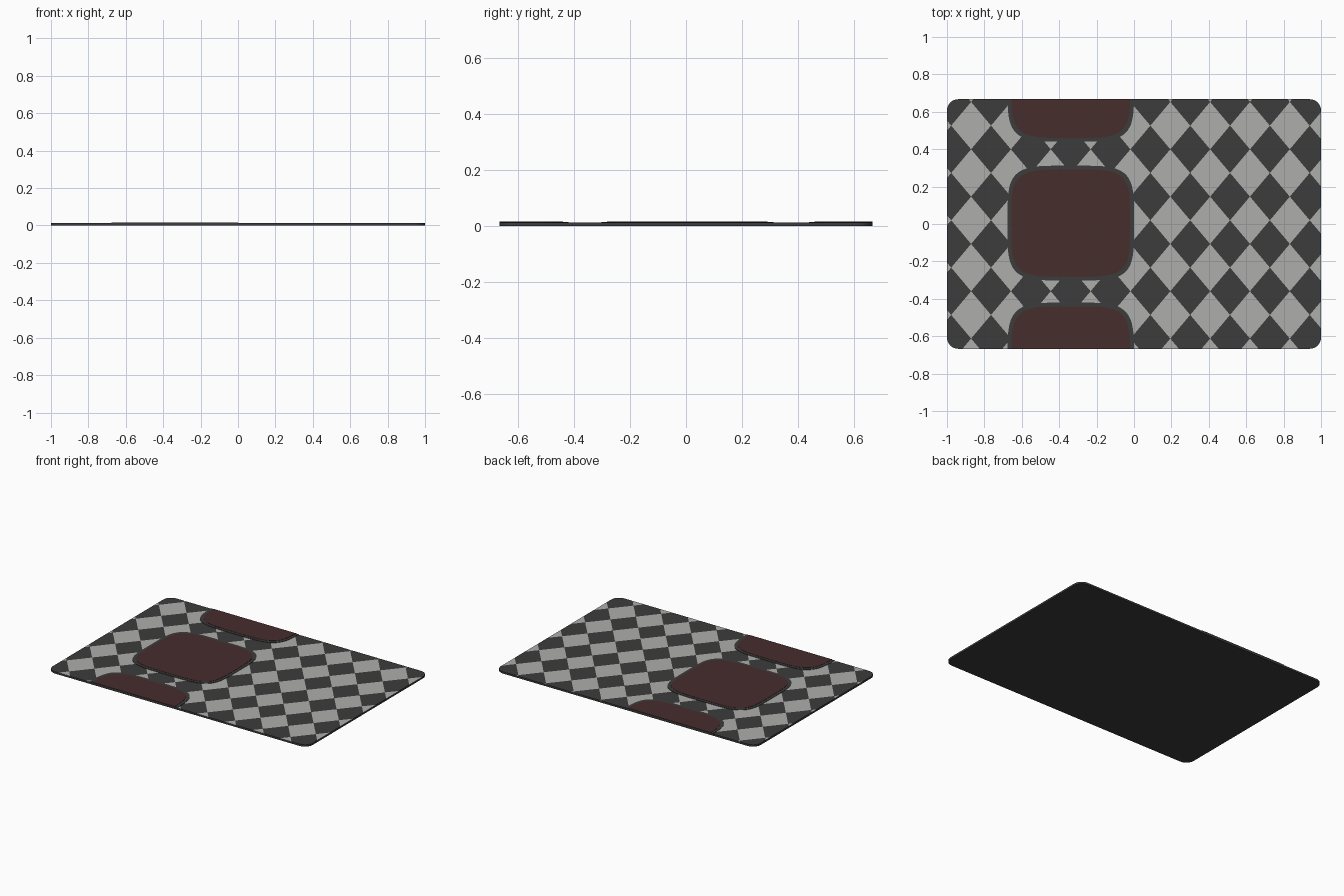
import bpy, bmesh, math
from mathutils import Vector

if "Cube" in bpy.data.objects:
    bpy.data.objects.remove(bpy.data.objects["Cube"])


def material(name, colour):
    m = bpy.data.materials.new(name)
    m.diffuse_color = (*colour, 1)
    m.use_nodes = True
    m.node_tree.nodes["Principled BSDF"].inputs["Base Color"].default_value = m.diffuse_color
    return m


LIGHT = material("light_grey", (0.42, 0.42, 0.41))
DARK = material("charcoal", (0.045, 0.045, 0.045))
BROWN = material("dark_brown", (0.063, 0.026, 0.027))

W, H = 1.0, 0.667          # half sizes of the mat
T = 0.013                  # mat thickness
PX, PY = 0.213, 0.253      # diamond width and height
X0, Y0 = -0.445, 0.273     # centre of one light diamond


def prism(points, z0, z1):
    """Extrude a closed outline from z0 to z1."""
    bm = bmesh.new()
    face = bm.faces.new([bm.verts.new((x, y, z0)) for x, y in points])
    ext = bmesh.ops.extrude_face_region(bm, geom=[face])
    verts = [v for v in ext["geom"] if isinstance(v, bmesh.types.BMVert)]
    bmesh.ops.translate(bm, verts=verts, vec=(0, 0, z1 - z0))
    bmesh.ops.recalc_face_normals(bm, faces=bm.faces[:])
    return bm


def finish(bm, name, mats):
    me = bpy.data.meshes.new(name)
    bm.to_mesh(me)
    bm.free()
    for m in mats:
        me.materials.append(m)
    ob = bpy.data.objects.new(name, me)
    bpy.context.collection.objects.link(ob)
    return ob


def rounded_rect(w, h, r, n=8):
    pts = []
    for q, (sx, sy) in enumerate([(1, 1), (-1, 1), (-1, -1), (1, -1)]):
        for i in range(n + 1):
            a = (q + i / n) * math.pi / 2
            pts.append((sx * (w - r) + r * math.cos(a), sy * (h - r) + r * math.sin(a)))
    return pts


def squircle(cx, cy, a, b, n=4.5, count=72):
    """Soft rectangle, clipped to the long edges of the mat."""
    pts = []
    for i in range(count):
        t = 2 * math.pi * (i + 0.5) / count
        c, s = math.cos(t), math.sin(t)
        x = cx + a * math.copysign(abs(c) ** (2 / n), c)
        y = cy + b * math.copysign(abs(s) ** (2 / n), s)
        pts.append((x, max(-H, min(H, y))))
    return pts


# Mat: plain slab whose top layer is sliced along both diagonal directions
finish(prism(rounded_rect(W, H, 0.06), 0, T - 0.002), "mat_base", [DARK])
top = prism(rounded_rect(W, H, 0.06), T - 0.002, T)
bmesh.ops.delete(top, geom=[f for f in top.faces if f.normal.z < -0.5], context='FACES_ONLY')
for sign in (1, -1):
    normal = Vector((1 / PX, sign / PY, 0))
    for k in range(-14, 15):
        # line where (x-X0)/PX + sign*(y-Y0)/PY = k + 0.5
        point = Vector((X0 + (k + 0.5) * PX, Y0, 0))
        bmesh.ops.bisect_plane(top, geom=top.verts[:] + top.edges[:] + top.faces[:],
                               plane_co=point, plane_no=normal.normalized())
for f in top.faces:
    c = f.calc_center_median()
    u = math.floor((c.x - X0) / PX + (c.y - Y0) / PY + 0.5)
    v = math.floor((c.x - X0) / PX - (c.y - Y0) / PY + 0.5)
    f.material_index = 0 if f.normal.z > 0.5 and (u + v) % 2 == 0 else 1
finish(top, "diamond_pattern", [LIGHT, DARK])

# Raised brown pads, each with a charcoal rim
RIM = 0.02
for name, cy, b in (("centre", 0.005, 0.287), ("back", 0.75, 0.29), ("front", -0.74, 0.30)):
    finish(prism(squircle(-0.338, cy, 0.318 + RIM, b + RIM), T - 0.001, 0.0155),
           name + "_pad_rim", [DARK])
    finish(prism(squircle(-0.338, cy, 0.318, b), T - 0.001, 0.017),
           name + "_pad", [BROWN])
